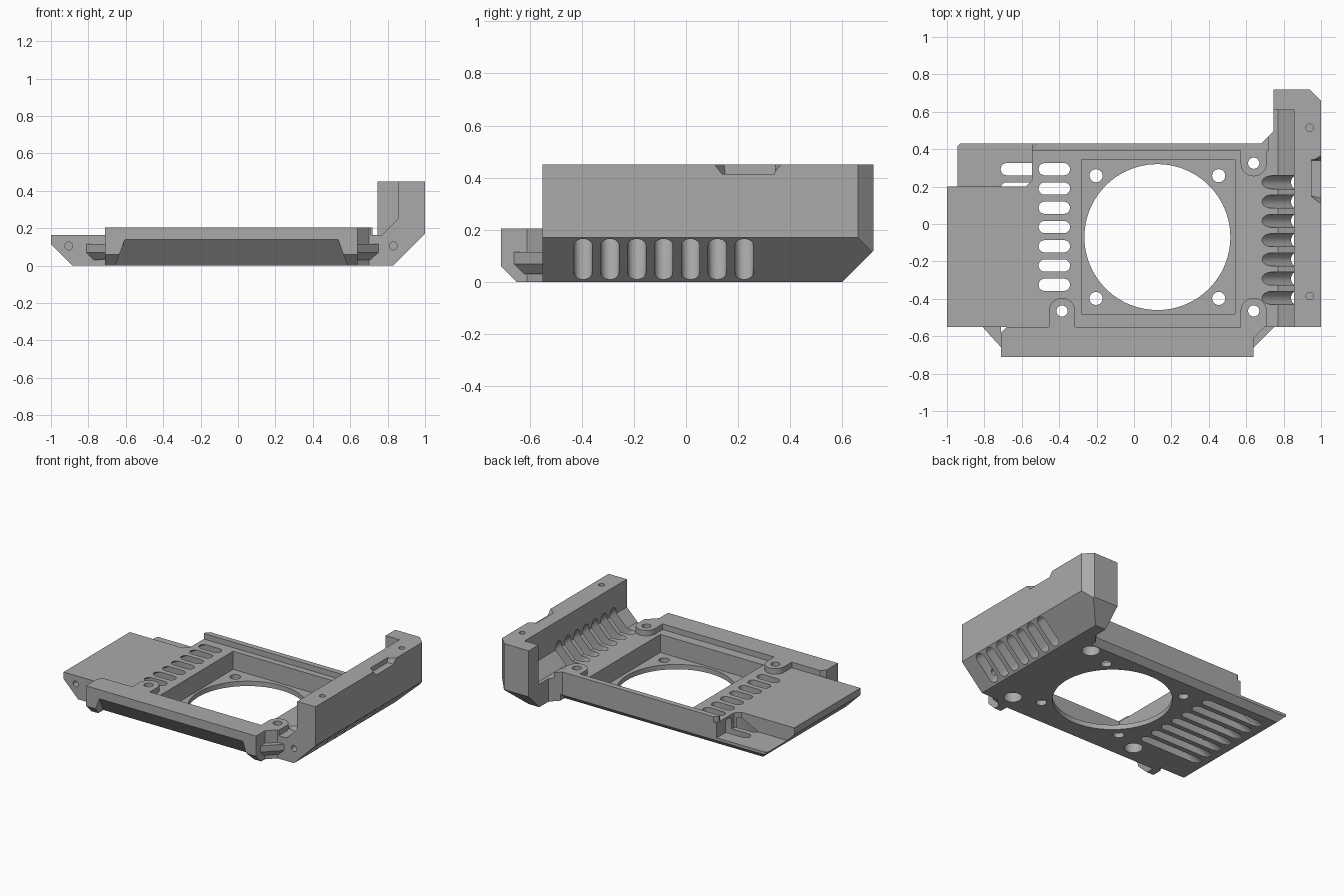
import bpy, bmesh, math
from mathutils import Vector

old = bpy.data.objects.get("Cube")
if old:
    bpy.data.objects.remove(old)

grey = bpy.data.materials.new("plain grey")
grey.use_nodes = True
COLOUR = (0.4, 0.4, 0.4, 1)
grey.diffuse_color = COLOUR
grey.node_tree.nodes["Principled BSDF"].inputs["Base Color"].default_value = COLOUR


def loft(name, loop_a, loop_b):
    """Solid between two matching loops of points."""
    bm = bmesh.new()
    a = [bm.verts.new(p) for p in loop_a]
    b = [bm.verts.new(p) for p in loop_b]
    bm.faces.new(a)
    bm.faces.new(b)
    for i in range(len(a)):
        j = (i + 1) % len(a)
        bm.faces.new((a[i], a[j], b[j], b[i]))
    bmesh.ops.recalc_face_normals(bm, faces=bm.faces)
    mesh = bpy.data.meshes.new(name)
    bm.to_mesh(mesh)
    bm.free()
    mesh.materials.append(grey)
    obj = bpy.data.objects.new(name, mesh)
    bpy.context.collection.objects.link(obj)
    return obj


def prism(name, outline, axis, lo, hi):
    place = {"x": lambda u, v, w: (w, u, v),
             "y": lambda u, v, w: (u, w, v),
             "z": lambda u, v, w: (u, v, w)}[axis]
    return loft(name, [place(u, v, lo) for u, v in outline],
                [place(u, v, hi) for u, v in outline])


def rect(x0, x1, y0, y1):
    return [(x0, y0), (x1, y0), (x1, y1), (x0, y1)]


def circle(x, y, r, n=32):
    return [(x + r * math.cos(math.tau * i / n), y + r * math.sin(math.tau * i / n))
            for i in range(n)]


def capsule(x0, x1, y, r, n=10):
    right = [(x1 + r * math.sin(math.pi * i / n), y - r * math.cos(math.pi * i / n))
             for i in range(n + 1)]
    left = [(x0 - r * math.sin(math.pi * i / n), y + r * math.cos(math.pi * i / n))
            for i in range(n + 1)]
    return right + left


def cut(obj, cutters):
    for c in cutters:
        c.hide_render = True
        mod = obj.modifiers.new("cut", "BOOLEAN")
        mod.operation = "DIFFERENCE"
        mod.solver = "EXACT"
        mod.object = c
    deps = bpy.context.evaluated_depsgraph_get()
    mesh = bpy.data.meshes.new_from_object(obj.evaluated_get(deps))
    obj.modifiers.clear()
    obj.data = mesh


# Tray and vent wall share one cross-section
tray = prism("tray_and_vent_wall",
             [(-0.885, 0), (0.83, 0), (1, 0.17), (1, 0.45), (0.855, 0.45),
              (0.855, 0.25), (0.77, 0.165), (-1, 0.165), (-1, 0.115)],
             "y", -0.55, 0.61)
wall_end = prism("wall_end_block",
                 [(0.745, 0), (0.83, 0), (1, 0.17), (1, 0.45), (0.745, 0.45)],
                 "y", 0.61, 0.72)

# Raised front and back rails
front_rail = prism("front_rail",
                   [(-0.71, -0.71), (0.64, -0.71), (0.64, -0.61), (0.70, -0.55),
                    (-0.68, -0.55), (-0.71, -0.58)], "z", 0, 0.205)
prism("back_rail", [(-0.545, 0.39), (0.72, 0.39), (0.72, 0.47), (0.68, 0.43),
                    (-0.52, 0.43), (-0.545, 0.405)], "z", 0.165, 0.205)

# Side tabs at the ends of the front rail
for side, x0, x1 in (("left", 0.64, 0.75), ("right", -0.71, -0.81)):
    prism(side + "_tab_top", [(x0, -0.66), (x1, -0.55), (x0, -0.55)], "z", 0.07, 0.115)
    loft(side + "_tab_underside",
         [(x0, -0.66, 0.07), (x1, -0.55, 0.07), (x0, -0.55, 0.07)],
         [(x0, -0.62, 0.03), (x0 + (x1 - x0) * 0.6, -0.55, 0.03), (x0, -0.55, 0.03)])

# Screw bosses, each joined to a rail
bores = []
bosses = []
for name, x, y, rail_y in (("front_left_boss", 0.64, -0.465, -0.55),
                           ("front_right_boss", -0.385, -0.465, -0.55),
                           ("back_left_boss", 0.64, 0.325, 0.39)):
    s = 1 if rail_y < y else -1
    arc = [(x + 0.07 * math.cos(math.pi * i / 16), y + s * 0.07 * math.sin(math.pi * i / 16))
           for i in range(17)]
    bosses.append(prism(name, [(x + 0.07, rail_y)] + arc + [(x - 0.07, rail_y)],
                        "z", 0.165, 0.205))
    bores.append(prism("bore_cutter", circle(x, y, 0.03), "z", -0.1, 0.3))
    bores.append(prism("counterbore_cutter", circle(x, y, 0.06), "z", -0.1, 0.1))

# Fan pocket, opening and mounting holes
FAN_X, FAN_Y, PITCH = 0.125, -0.07, 0.328
cuts = [prism("pocket_cutter", rect(-0.28, 0.54, -0.48, 0.345), "z", 0.035, 0.3),
        prism("fan_cutter", circle(FAN_X, FAN_Y, 0.39, 96), "z", -0.1, 0.1)]
for sx in (-1, 1):
    for sy in (-1, 1):
        cuts.append(prism("fan_screw_cutter",
                          circle(FAN_X + sx * PITCH, FAN_Y + sy * PITCH, 0.035), "z", -0.1, 0.1))

# Vent slots: flared through the floor, and square through the sloped corner
along, through = Vector((1, 0, 1)).normalized(), Vector((-1, 0, 1)).normalized()
for i in range(7):
    y = -0.325 + 0.103 * i
    top, bottom = capsule(-0.475, -0.375, y, 0.033), capsule(-0.80, -0.375, y, 0.033)
    cuts.append(loft("floor_vent_cutter", [(u, v, 0.166) for u, v in top],
                     [(u, v, -0.002) for u, v in bottom]))
    centre = Vector((0.9175, -0.395 + 0.103 * i, 0.0875))
    ring = [centre + along * u + Vector((0, v, 0)) for u, v in capsule(-0.075, 0.075, 0, 0.035)]
    cuts.append(loft("corner_vent_cutter", [p - through * 0.1 for p in ring],
                     [p + through * 0.27 for p in ring]))

# Back outline, low ledge and lower back edge
cuts.append(prism("back_cutter", [(-1.2, 0.43), (0.68, 0.43), (0.745, 0.495),
                                  (0.745, 0.8), (-1.2, 0.8)], "z", -0.1, 0.6))
cuts.append(prism("ledge_cutter", [(-1.2, 0.2), (-0.58, 0.2), (-0.545, 0.235),
                                   (-0.545, 0.5), (-1.2, 0.5)], "z", 0.06, 0.4))
cuts.append(prism("ledge_corner_cutter", [(-1.2, 0.4), (-0.96, 0.4), (-0.92, 0.44),
                                          (-1.2, 0.44)], "z", -0.1, 0.4))
cuts.append(prism("back_edge_cutter", [(0.38, -0.01), (0.45, 0.06), (0.45, -0.01)],
                  "x", -1.2, 0.69))

# Notch and screw holes of the wall, front pin holes
cuts.append(loft("notch_cutter",
                 [(0.95, 0.15, 0.415), (1.01, 0.135, 0.415), (1.01, 0.34, 0.415), (0.95, 0.34, 0.415)],
                 [(0.95, 0.145, 0.46), (1.01, 0.10, 0.46), (1.01, 0.38, 0.46), (0.95, 0.345, 0.46)]))
for y in (-0.385, 0.515):
    cuts.append(prism("wall_screw_cutter", circle(0.94, y, 0.02, 20), "z", 0.3, 0.6))
for x in (-0.905, 0.83):
    cuts.append(prism("pin_cutter", circle(x, 0.105, 0.021, 20), "y", -0.7, -0.42))

cut(tray, cuts + bores)
for boss in bosses:
    cut(boss, bores)

# Bevelled back corner of the wall end
end_cuts = [prism("end_corner_cutter", [(0.93, 0.73), (1.01, 0.65), (1.01, 0.73)], "z", -0.1, 0.6),
            prism("end_bottom_cutter", [(0.59, -0.01), (0.73, 0.13), (0.73, -0.01)], "x", 0.5, 1.2)]
cut(wall_end, end_cuts)
cut(tray, end_cuts)

# Slanted underside of the front rail
rail_cuts = [prism("rail_edge_cutter", [(-0.72, 0.07), (-0.64, -0.01), (-0.72, -0.01)],
                   "x", -1, 1),
             loft("rail_slant_cutter",
                  [(-0.60, -0.72, 0.152), (-0.66, -0.58, -0.012), (-0.66, -0.72, -0.012)],
                  [(0.53, -0.72, 0.152), (0.59, -0.58, -0.012), (0.59, -0.72, -0.012)])]
cut(front_rail, rail_cuts)

# Remove cutters and smooth the round holes
for obj in list(bpy.context.collection.objects):
    if "_cutter" in obj.name:
        bpy.data.objects.remove(obj)
for obj in [tray, wall_end, front_rail] + bosses:
    bpy.ops.object.select_all(action="DESELECT")
    obj.select_set(True)
    bpy.context.view_layer.objects.active = obj
    bpy.ops.object.shade_smooth_by_angle(angle=math.radians(25))
